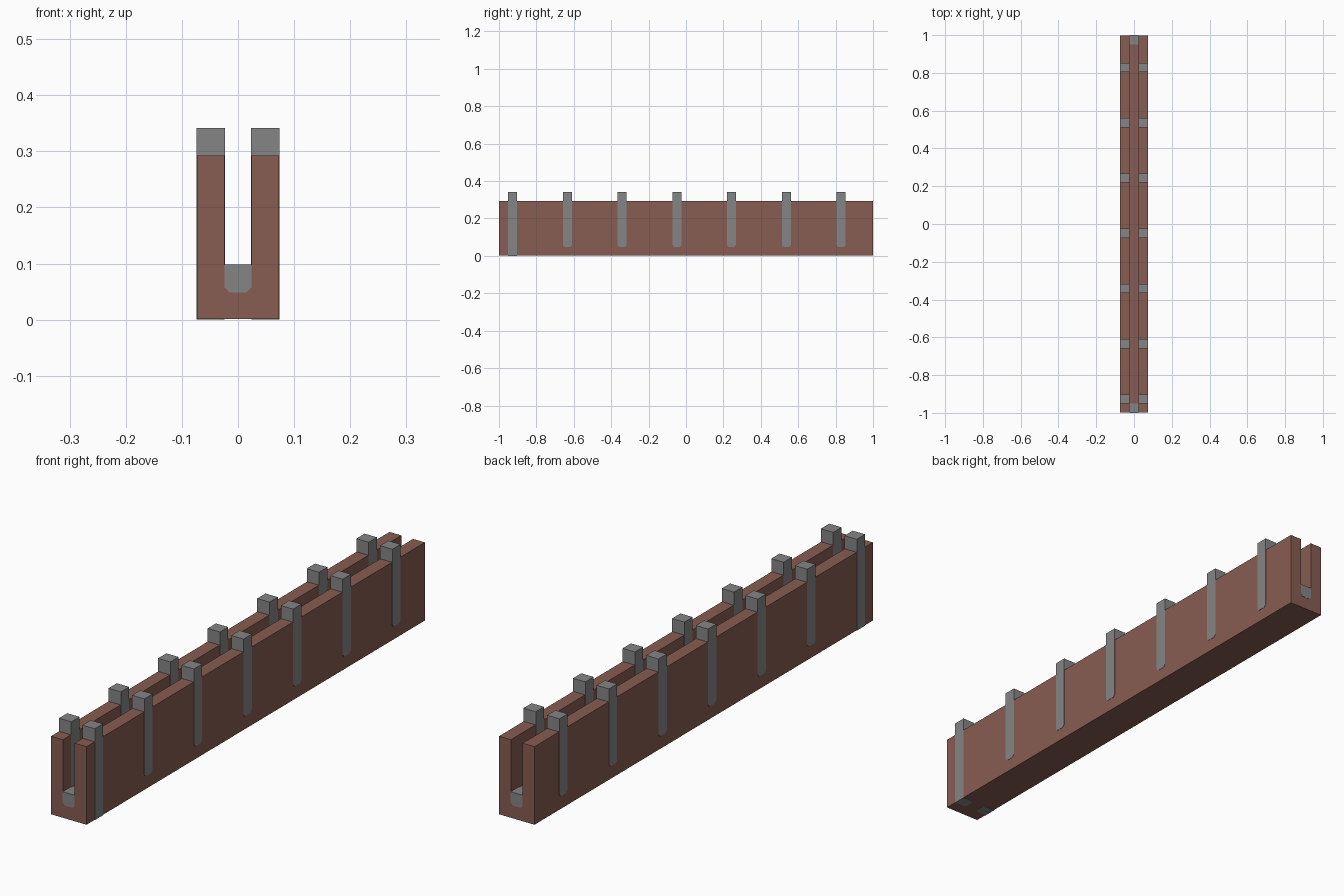
import bpy
import bmesh
from mathutils import Vector

cube = bpy.data.objects.get("Cube")
if cube:
    bpy.data.objects.remove(cube, do_unlink=True)

U = 2 / 41        # module: wall thickness and post width
E = 0.001         # how far inlays stand proud of the timber
C = 0.009         # corner cut on inlay ends


def material(name, rgb):
    m = bpy.data.materials.new(name)
    m.use_nodes = True
    color = (*rgb, 1)
    m.diffuse_color = color
    m.node_tree.nodes["Principled BSDF"].inputs["Base Color"].default_value = color
    return m


brown = material("brown_wood", (0.245, 0.108, 0.085))
grey = material("grey_metal", (0.235, 0.235, 0.235))


def prism(name, points, depth, mat):
    """Extrude a closed planar profile along the depth vector."""
    bm = bmesh.new()
    face = bm.faces.new([bm.verts.new(p) for p in points])
    ext = bmesh.ops.extrude_face_region(bm, geom=[face])
    moved = [g for g in ext["geom"] if isinstance(g, bmesh.types.BMVert)]
    bmesh.ops.translate(bm, verts=moved, vec=Vector(depth))
    bmesh.ops.recalc_face_normals(bm, faces=bm.faces)
    mesh = bpy.data.meshes.new(name)
    bm.to_mesh(mesh)
    bm.free()
    mesh.materials.append(mat)
    obj = bpy.data.objects.new(name, mesh)
    bpy.context.collection.objects.link(obj)
    return obj


def tongue(half, low, high, cut):
    """Strip outline with clipped corners at its low end."""
    pts = [(-half, high), (half, high)]
    if cut:
        return pts + [(half, low + cut), (half - cut, low),
                      (cut - half, low), (-half, low + cut)]
    return pts + [(half, low), (-half, low)]


# U-shaped trough
i, o = U / 2, 1.5 * U
section = [(-o, E), (o, E), (o, 6 * U), (i, 6 * U),
           (i, 2 * U), (-i, 2 * U), (-i, 6 * U), (-o, 6 * U)]
prism("trough", [(x, E - 1, z) for x, z in section], (0, 2 - 2 * E, 0), brown)

# Posts let through both walls; the front pair reaches the underside
for side, label in ((1, "left"), (-1, "right")):
    for n in range(7):
        y = -1 + (1.5 + 6 * n) * U
        low, cut = (E, 0) if n == 0 else (U, C)
        outline = tongue(i, low, 7 * U, cut)
        prism(f"{label}_post_{n + 1}",
              [(side * (i - E), y + a, z) for a, z in outline],
              (side * (U + 2 * E), 0, 0), grey)
    # Foot of the front post on the underside
    foot = tongue(i, i, o + E, C)
    prism(f"{label}_post_foot",
          [(side * x, -1 + 1.5 * U + a, 0) for a, x in foot], (0, 0, 2 * E), grey)

# Inlays in the floor at both open ends
for side, label in ((-1, "front"), (1, "back")):
    prism(f"{label}_end_inlay",
          [(x, side, z) for x, z in tongue(i, U, 2 * U + E, C)],
          (0, -side * U, 0), grey)
